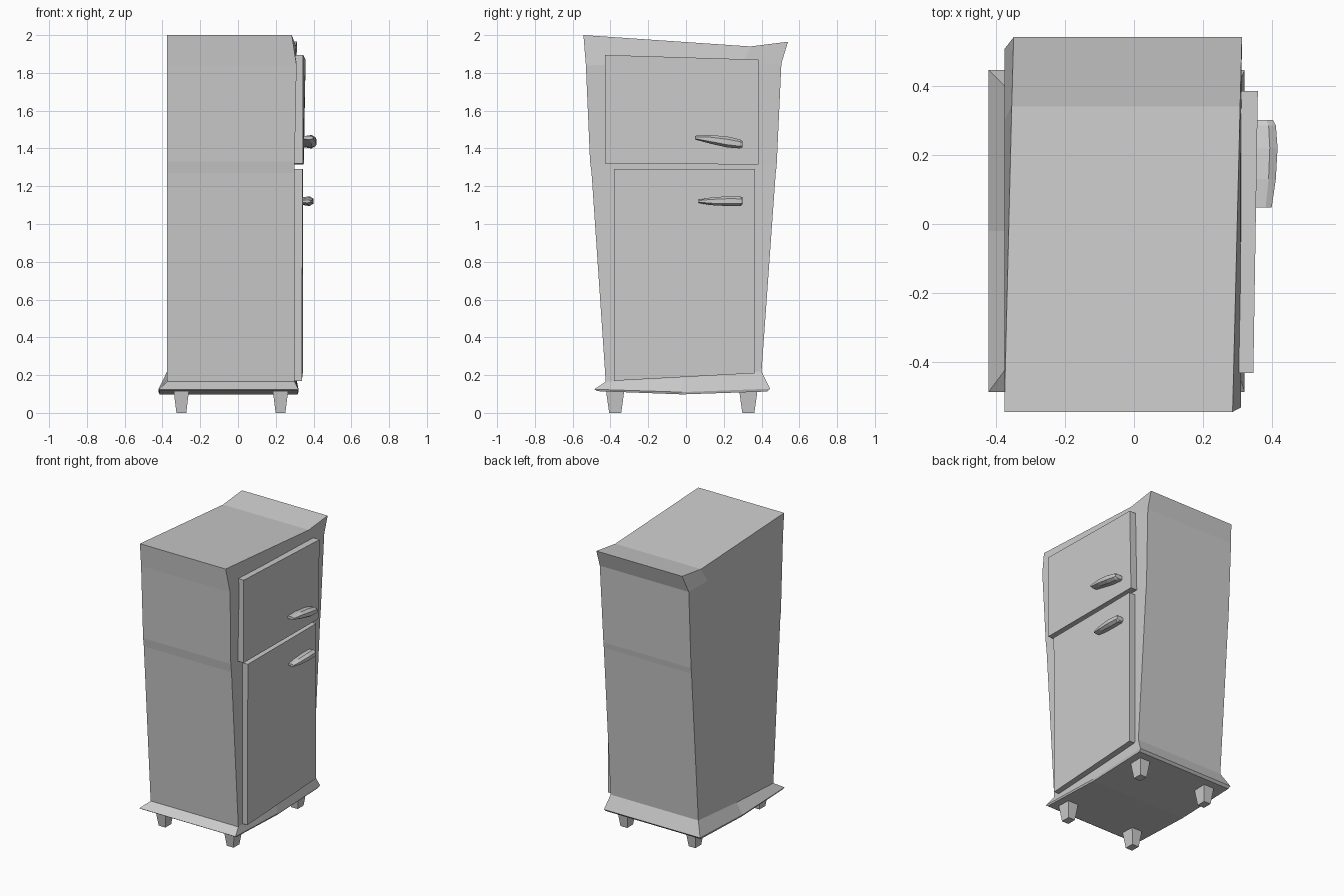
import bpy, bmesh

if "Cube" in bpy.data.objects:
    bpy.data.objects.remove(bpy.data.objects["Cube"])


def loft(name, rings):
    """Skin a stack of equal-length rings and cap both ends."""
    bm = bmesh.new()
    loops = [[bm.verts.new(p) for p in r] for r in rings]
    n = len(rings[0])
    for a, b in zip(loops, loops[1:]):
        for i in range(n):
            j = (i + 1) % n
            bm.faces.new((a[i], a[j], b[j], b[i]))
    bm.faces.new(loops[0][::-1])
    bm.faces.new(loops[-1])
    bmesh.ops.recalc_face_normals(bm, faces=bm.faces)
    # split bent caps across the middle so they fold cleanly
    if n == 6:
        bm.verts.ensure_lookup_table()
        for lp in (loops[0], loops[-1]):
            bmesh.ops.connect_verts(bm, verts=[lp[2], lp[5]])
    me = bpy.data.meshes.new(name)
    bm.to_mesh(me)
    bm.free()
    ob = bpy.data.objects.new(name, me)
    bpy.context.collection.objects.link(ob)
    return ob


def body_ring(xl, xr, ys, zs, skew=0.0):
    """Front, middle and back pair of points; skew shifts x towards the back."""
    (f, m, b), (zf, zm, zb) = ys, zs
    s = skew * 0.8
    return [(xl, f, zf), (xr, f, zf), (xr + s, m, zm),
            (xr + skew, b, zb), (xl + skew, b, zb), (xl + s, m, zm)]


# Cabinet with wonky top, tapering sides and flared skirt
loft("cabinet", [
    body_ring(-0.415, 0.315, (-0.47, -0.02, 0.43), (0.115, 0.098, 0.113)),
    body_ring(-0.42, 0.32, (-0.485, -0.02, 0.445), (0.125, 0.11, 0.128)),
    body_ring(-0.375, 0.30, (-0.425, -0.02, 0.40), (0.165, 0.185, 0.22)),
    body_ring(-0.375, 0.30, (-0.50, 0.10, 0.475), (1.27, 1.27, 1.27)),
    body_ring(-0.375, 0.30, (-0.508, 0.10, 0.48), (1.33, 1.32, 1.31)),
    body_ring(-0.375, 0.31, (-0.53, 0.30, 0.505), (1.84, 1.85, 1.85)),
    body_ring(-0.375, 0.285, (-0.543, 0.34, 0.54), (2.0, 1.94, 1.965), 0.027),
])


def door(name, outline, x_front):
    """Panel from a (y, z) outline, with one outer x per corner."""
    back = [(0.29, y, z) for y, z in outline]
    front = [(x, y, z) for x, (y, z) in zip(x_front, outline)]
    loft(name, [back, front])


door("upper_door", [(-0.43, 1.32), (0.385, 1.315), (0.385, 1.87), (-0.43, 1.895)],
     (0.345, 0.348, 0.358, 0.345))
door("lower_door", [(-0.38, 0.17), (0.365, 0.21), (0.365, 1.29), (-0.38, 1.29)],
     (0.338, 0.343, 0.345, 0.342))


def handle(name, x0, stations):
    """Hexagonal grip running along y; station = y, z centre, half height, depth."""
    loft(name, [[(x0, y, z - h * 0.7), (x0 + d * 0.7, y, z - h), (x0 + d, y, z - h * 0.5),
                 (x0 + d, y, z + h * 0.5), (x0 + d * 0.7, y, z + h), (x0, y, z + h * 0.7)]
                for y, z, h, d in stations])


handle("upper_handle", 0.34, [(0.048, 1.457, 0.010, 0.058), (0.13, 1.448, 0.023, 0.07),
                              (0.22, 1.434, 0.029, 0.075), (0.285, 1.424, 0.024, 0.07),
                              (0.30, 1.422, 0.016, 0.062)])
handle("lower_handle", 0.33, [(0.065, 1.12, 0.008, 0.055), (0.13, 1.12, 0.020, 0.065),
                              (0.22, 1.121, 0.026, 0.07), (0.29, 1.121, 0.025, 0.066),
                              (0.30, 1.121, 0.016, 0.06)])

# Tapered feet
for side, cx in (("left", -0.30), ("right", 0.225)):
    for end, cy in (("front", -0.375), ("back", 0.33)):
        loft(f"{end}_{side}_leg",
             [[(cx + sx * w, cy + sy * d, z) for sx, sy in ((-1, -1), (1, -1), (1, 1), (-1, 1))]
              for w, d, z in ((0.026, 0.032, 0.0), (0.042, 0.05, 0.13))])
